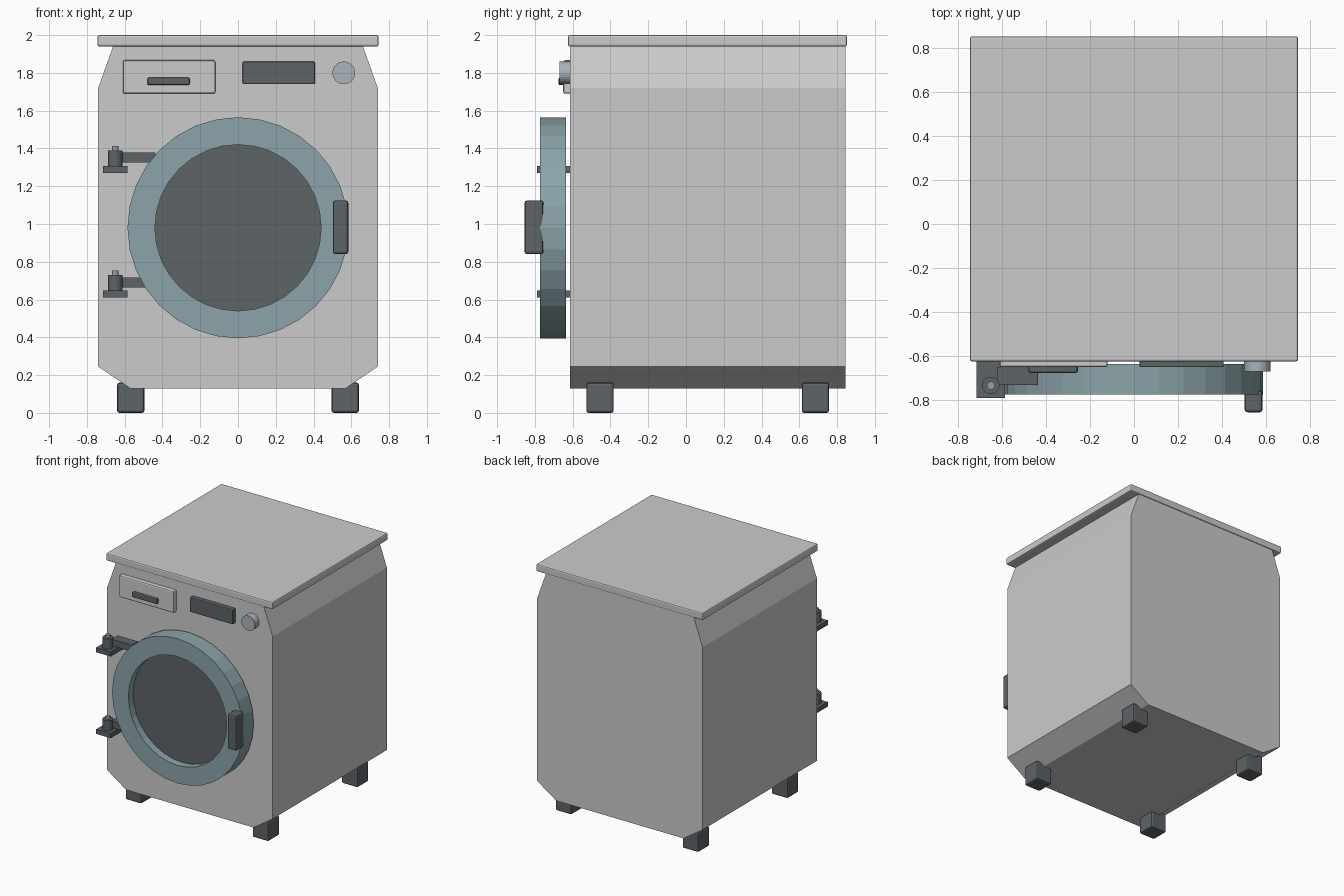
import bpy, bmesh
from math import radians

if "Cube" in bpy.data.objects:
    bpy.data.objects.remove(bpy.data.objects["Cube"])


def material(name, rgb):
    m = bpy.data.materials.new(name)
    m.diffuse_color = (*rgb, 1)
    m.use_nodes = True
    m.node_tree.nodes["Principled BSDF"].inputs["Base Color"].default_value = m.diffuse_color
    return m


DARK = material("dark_plastic", (0.11, 0.125, 0.135))
TEAL = material("blue_grey_metal", (0.26, 0.37, 0.40))
STEEL = material("steel", (0.40, 0.45, 0.49))


def box(name, lo, hi, mat=None, bevel=0.0):
    bpy.ops.mesh.primitive_cube_add(size=1, location=[(a + b) / 2 for a, b in zip(lo, hi)])
    ob = bpy.context.object
    ob.name = name
    ob.scale = [b - a for a, b in zip(lo, hi)]
    bpy.ops.object.transform_apply(location=False, rotation=False, scale=True)
    if bevel:
        mod = ob.modifiers.new("bevel", 'BEVEL')
        mod.width, mod.segments = bevel, 2
    if mat:
        ob.data.materials.append(mat)
    return ob


def cylinder(name, centre, r, depth, mat, along_y=False, sides=32):
    bpy.ops.mesh.primitive_cylinder_add(vertices=sides, radius=r, depth=depth, location=centre,
                                        rotation=(radians(90) if along_y else 0, 0, 0))
    ob = bpy.context.object
    ob.name = name
    ob.data.materials.append(mat)
    return ob


def bm_object(name, bm, mat=None):
    bmesh.ops.recalc_face_normals(bm, faces=bm.faces)
    me = bpy.data.meshes.new(name)
    bm.to_mesh(me)
    bm.free()
    ob = bpy.data.objects.new(name, me)
    bpy.context.collection.objects.link(ob)
    if mat:
        me.materials.append(mat)
    return ob


# Cabinet: chamfered front profile extruded to the back
half = [(0.57, 0.13), (0.74, 0.245), (0.74, 1.72), (0.66, 1.945)]
profile = half + [(-x, z) for x, z in reversed(half)]
bm = bmesh.new()
face = bm.faces.new([bm.verts.new((x, -0.615, z)) for x, z in profile])
ext = bmesh.ops.extrude_face_region(bm, geom=[face], use_keep_orig=True)
bmesh.ops.translate(bm, vec=(0, 1.46, 0),
                    verts=[v for v in ext["geom"] if isinstance(v, bmesh.types.BMVert)])
bm_object("cabinet", bm)

# Lid
box("lid", (-0.745, -0.624, 1.94), (0.745, 0.852, 2.0), bevel=0.01)

# Feet
for side in (-1, 1):
    for y in (-0.455, 0.685):
        x = side * 0.568
        box("foot", (x - 0.072, y - 0.072, 0), (x + 0.072, y + 0.072, 0.16), DARK, 0.012)

# Door ring: rectangular section spun about the door axis
SIDES, DOOR_Z = 32, 0.98
bm = bmesh.new()
section = [bm.verts.new((0, y, DOOR_Z + r))
           for r, y in ((0.44, -0.635), (0.585, -0.635), (0.585, -0.773), (0.44, -0.773))]
edges = [bm.edges.new((section[i], section[(i + 1) % 4])) for i in range(4)]
bmesh.ops.spin(bm, geom=section + edges, cent=(0, 0, DOOR_Z), axis=(0, 1, 0),
               angle=radians(360), steps=SIDES, use_merge=False)
bmesh.ops.remove_doubles(bm, verts=bm.verts, dist=1e-4)
bm_object("door_ring", bm, TEAL)

# Door window and grip
cylinder("door_window", (0, -0.674, DOOR_Z), 0.441, 0.075, DARK, True)
box("door_grip", (0.502, -0.855, 0.84), (0.584, -0.755, 1.125), DARK, 0.014)

# Hinges
for z in (1.27, 0.61):
    box("hinge_plate", (-0.715, -0.79, z), (-0.585, -0.61, z + 0.038), DARK)
    cylinder("hinge_barrel", (-0.65, -0.733, z + 0.078), 0.039, 0.084, DARK)
    cylinder("hinge_pin", (-0.65, -0.733, z + 0.08), 0.018, 0.125, TEAL)
    box("hinge_arm", (-0.622, -0.73, z + 0.055), (-0.437, -0.65, z + 0.108), DARK)

# Control panel: detergent drawer, drawer handle, display and dial
box("drawer", (-0.61, -0.65, 1.69), (-0.12, -0.60, 1.867), bevel=0.01)
box("drawer_handle", (-0.48, -0.676, 1.735), (-0.255, -0.64, 1.775), DARK, 0.009)
box("display", (0.025, -0.65, 1.74), (0.407, -0.60, 1.86), DARK, 0.006)
cylinder("dial", (0.56, -0.638, 1.80), 0.06, 0.065, STEEL, True)
